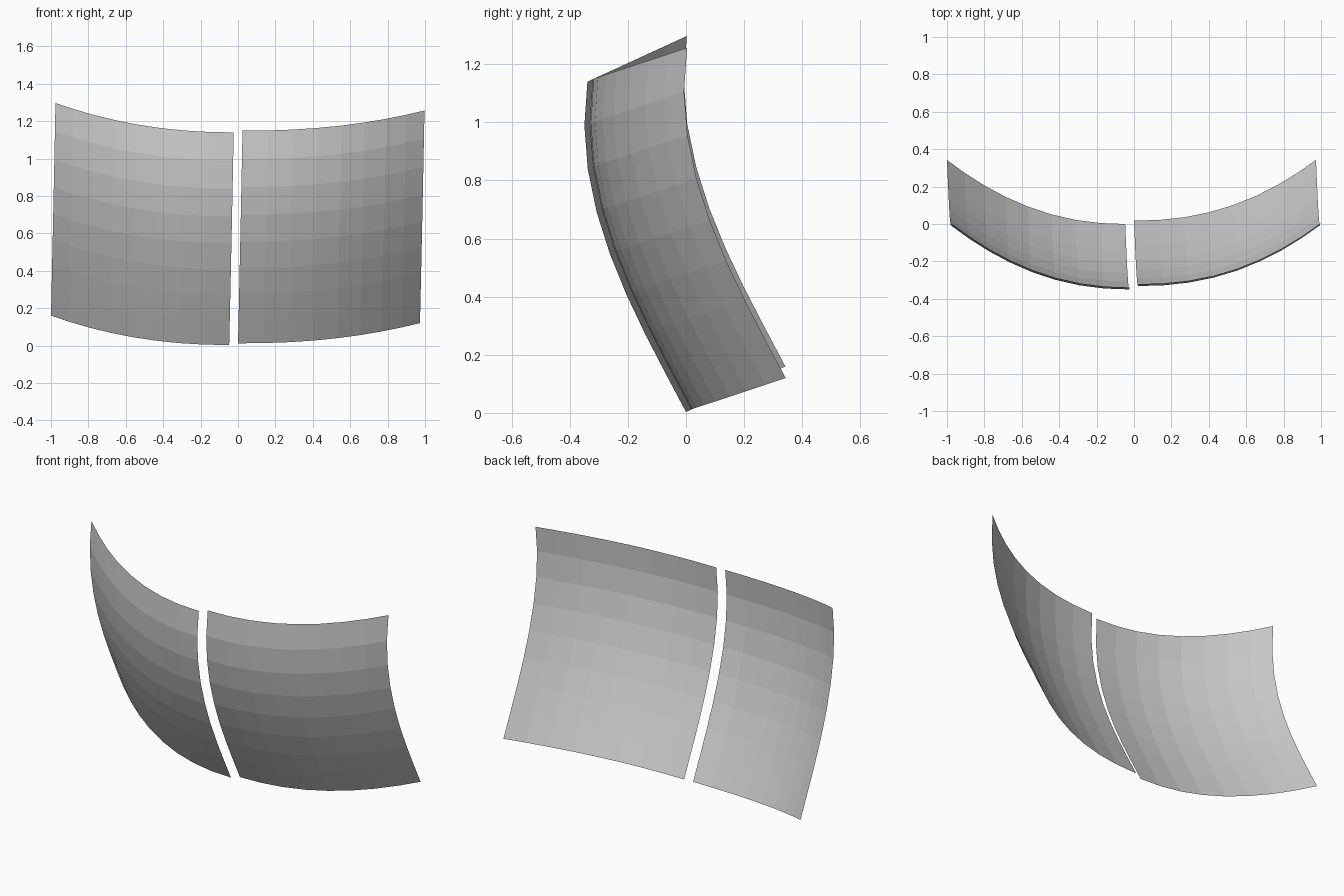
import bpy
import bmesh
from math import sin, cos, radians
from mathutils import Vector

cube = bpy.data.objects.get("Cube")
if cube:
    bpy.data.objects.remove(cube, do_unlink=True)

# Plain grey material
grey = bpy.data.materials.new("grey")
grey.use_nodes = True
colour = (0.6, 0.6, 0.6, 1)
grey.diffuse_color = colour
grey.node_tree.nodes["Principled BSDF"].inputs["Base Color"].default_value = colour

COLS = ROWS = 8
STEP = 0.151     # length of one row along the upright curve


def upright_curve():
    """Offsets from the bottom edge, leaning forward and straightening at the top."""
    points = [Vector((0, 0, 0))]
    for i in range(ROWS):
        lean = radians(28 - 32 * (i / (ROWS - 1)) ** 2)
        points.append(points[-1] + STEP * Vector((0.02, -sin(lean), cos(lean))))
    return points


def cross_curve(span, power):
    """Offsets from the inner edge, sweeping back and up towards the outer edge."""
    points = []
    for i in range(COLS + 1):
        s = i / COLS
        f = 1.12 * s - 0.12 * s ** 3
        bend = f ** power
        points.append(Vector((span[0] * f, span[1] * bend, span[2] * bend)))
    return points


def panel(name, inner_corner, span, power):
    bm = bmesh.new()
    across = cross_curve(span, power)
    grid = [[bm.verts.new(Vector(inner_corner) + up + a) for a in across]
            for up in upright_curve()]
    for low, high in zip(grid, grid[1:]):
        for i in range(COLS):
            face = bm.faces.new((low[i], low[i + 1], high[i + 1], high[i]))
            face.normal_update()
            if face.normal.y > 0:
                face.normal_flip()
    mesh = bpy.data.meshes.new(name)
    bm.to_mesh(mesh)
    bm.free()
    mesh.materials.append(grey)
    obj = bpy.data.objects.new(name, mesh)
    bpy.context.collection.objects.link(obj)


# Two curved sheets separated by a narrow gap
panel("right_panel", (-0.047, 0, 0.003), (-0.953, 0.342, 0.157), 2.15)
panel("left_panel", (0, 0.018, 0.012), (0.973, 0.325, 0.108), 2.25)
